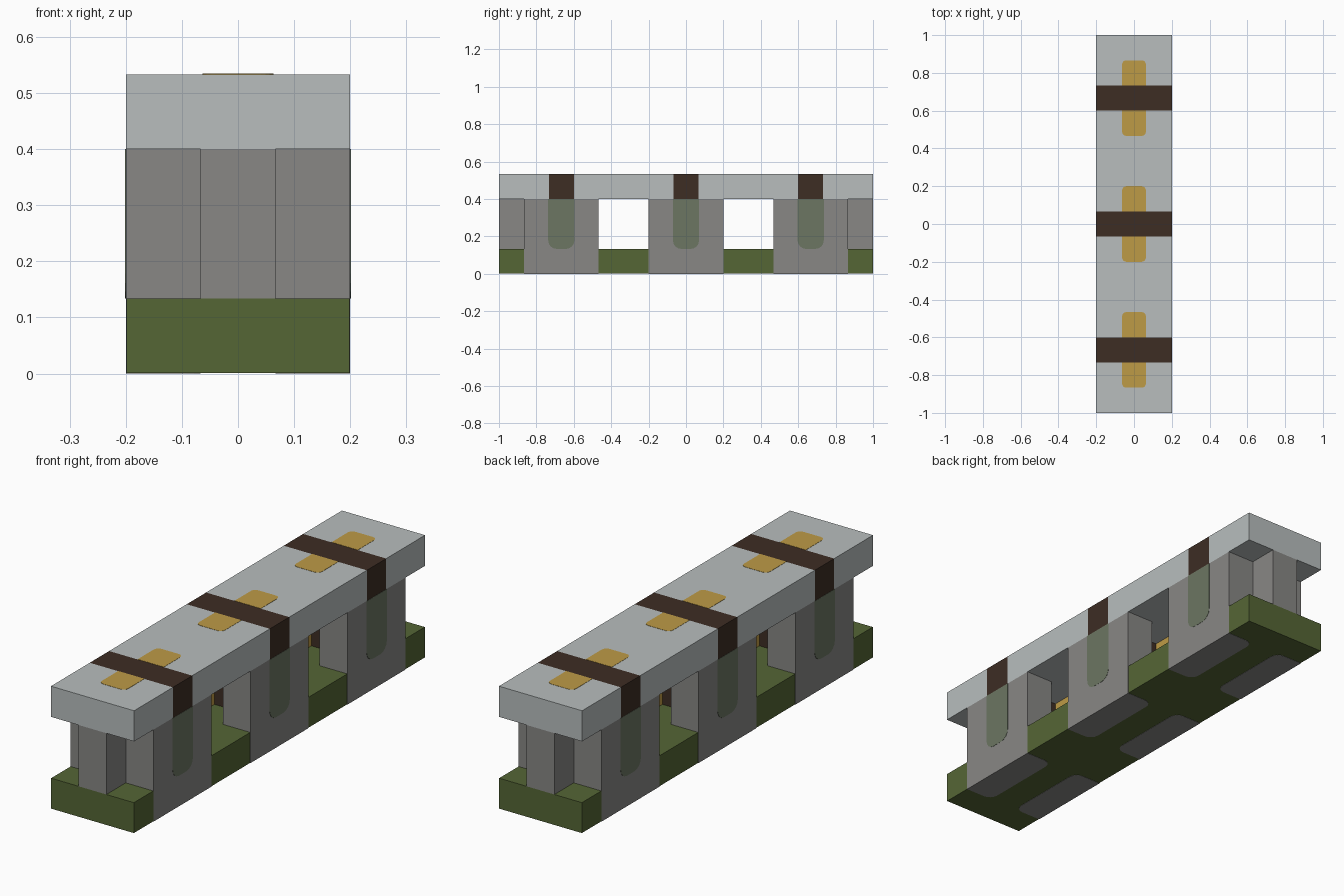
import bpy
import bmesh
import math
from mathutils import Vector, Matrix

old = bpy.data.objects.get("Cube")
if old:
    bpy.data.objects.remove(old, do_unlink=True)


def material(name, rgb):
    lin = [((c / 255 + 0.055) / 1.055) ** 2.4 for c in rgb] + [1]
    m = bpy.data.materials.new(name)
    m.use_nodes = True
    m.diffuse_color = lin
    m.node_tree.nodes["Principled BSDF"].inputs["Base Color"].default_value = lin
    return m


PALE = material("pale stone", (184, 190, 190))
GREY = material("grey stone", (136, 135, 133))
GREEN = material("moss green", (85, 102, 53))
BROWN = material("dark brown", (61, 45, 36))
GOLD = material("gold", (190, 155, 70))
SAGE = material("sage", (108, 118, 98))

U = 1 / 15                      # layout module
PIERS = (-10 * U, 0, 10 * U)    # pier centres along y
BASE_TOP, SLAB_LOW, SLAB_TOP = 2 * U, 6 * U, 8 * U
EPS = 0.001


def finish(bm, name, mats, rule=None):
    bmesh.ops.recalc_face_normals(bm, faces=bm.faces)
    if rule:
        for f in bm.faces:
            f.material_index = int(rule(f))
    mesh = bpy.data.meshes.new(name)
    bm.to_mesh(mesh)
    bm.free()
    for m in mats:
        mesh.materials.append(m)
    ob = bpy.data.objects.new(name, mesh)
    bpy.context.collection.objects.link(ob)
    return ob


def box_mesh(lo, hi):
    lo, hi = Vector(lo), Vector(hi)
    bm = bmesh.new()
    bmesh.ops.create_cube(bm, size=1, matrix=Matrix.Translation((lo + hi) / 2)
                          @ Matrix.Diagonal((*(hi - lo), 1)))
    return bm


def rounded_block(name, mat, lo, hi, axis, is_round, radius):
    """Box whose edges along the axis are rounded where is_round(midpoint)."""
    bm = box_mesh(lo, hi)
    edges = []
    for e in bm.edges:
        a, b = (v.co for v in e.verts)
        if abs((a - b)[axis]) > 1e-6 and is_round((a + b) / 2):
            edges.append(e)
    bmesh.ops.bevel(bm, geom=edges, offset=radius, segments=4, profile=0.5,
                    affect='EDGES')
    return finish(bm, name, [mat])


# Base, set a hair inside the pier feet
finish(box_mesh((-3 * U + EPS, -1, EPS), (3 * U - EPS, 1, BASE_TOP)), "base", [GREEN])

# Top slab with brown bands wrapped over the top and sides
bm = box_mesh((-3 * U, -1, SLAB_LOW), (3 * U, 1, SLAB_TOP))
for y in PIERS:
    for side in (-U, U):
        bmesh.ops.bisect_plane(bm, geom=bm.verts[:] + bm.edges[:] + bm.faces[:],
                               plane_co=(0, y + side, 0), plane_no=(0, 1, 0))


def in_band(f):
    y = f.calc_center_median().y
    return f.normal.z > -0.5 and any(abs(y - p) < U * 0.9 for p in PIERS)


finish(bm, "top_slab", [PALE, BROWN], in_band)

for i, y in enumerate(PIERS, 1):
    # Side blocks, gold on the faces that line the niches
    for s, label in ((1, "left"), (-1, "right")):
        x0, x1 = sorted((s * U, s * 3 * U))
        finish(box_mesh((x0, y - 3 * U, BASE_TOP), (x1, y + 3 * U, SLAB_LOW)),
               f"{label}_pier_{i}", [GREY, GOLD],
               lambda f: f.normal.x * s < -0.5)
        rounded_block(f"{label}_pier_foot_{i}", GREY, (x0, y - 3 * U, 0),
                      (x1, y + 3 * U, BASE_TOP), 2,
                      lambda p: abs(p.x) < 2 * U, 0.04)
        # Sage panel on the outer face
        p0, p1 = sorted((s * 3 * U, s * (3 * U + EPS)))
        rounded_block(f"{label}_panel_{i}", SAGE, (p0, y - 0.07, BASE_TOP),
                      (p1, y + 0.07, SLAB_LOW), 0,
                      lambda p: p.z < 3 * U, 0.045)

    # Core between the side blocks; the outer ones reach the ends of the base
    y0 = -1 if y < 0 else y - U
    y1 = 1 if y > 0 else y + U
    finish(box_mesh((-U, y0, BASE_TOP), (U, y1, SLAB_LOW)), f"pier_core_{i}",
           [GREY, BROWN],
           lambda f: abs(f.normal.y) > 0.5
           and abs(f.calc_center_median().y) < 0.99)

    # Gold plates either side of the band
    for s, label in ((-1, "front"), (1, "back")):
        a, b = sorted((y + s * U, y + s * 3.0 * U))
        rounded_block(f"{label}_gold_plate_{i}", GOLD, (-0.063, a, SLAB_TOP - EPS),
                      (0.063, b, SLAB_TOP + EPS), 2,
                      lambda p: abs(p.y - y) > 2 * U, 0.022)
